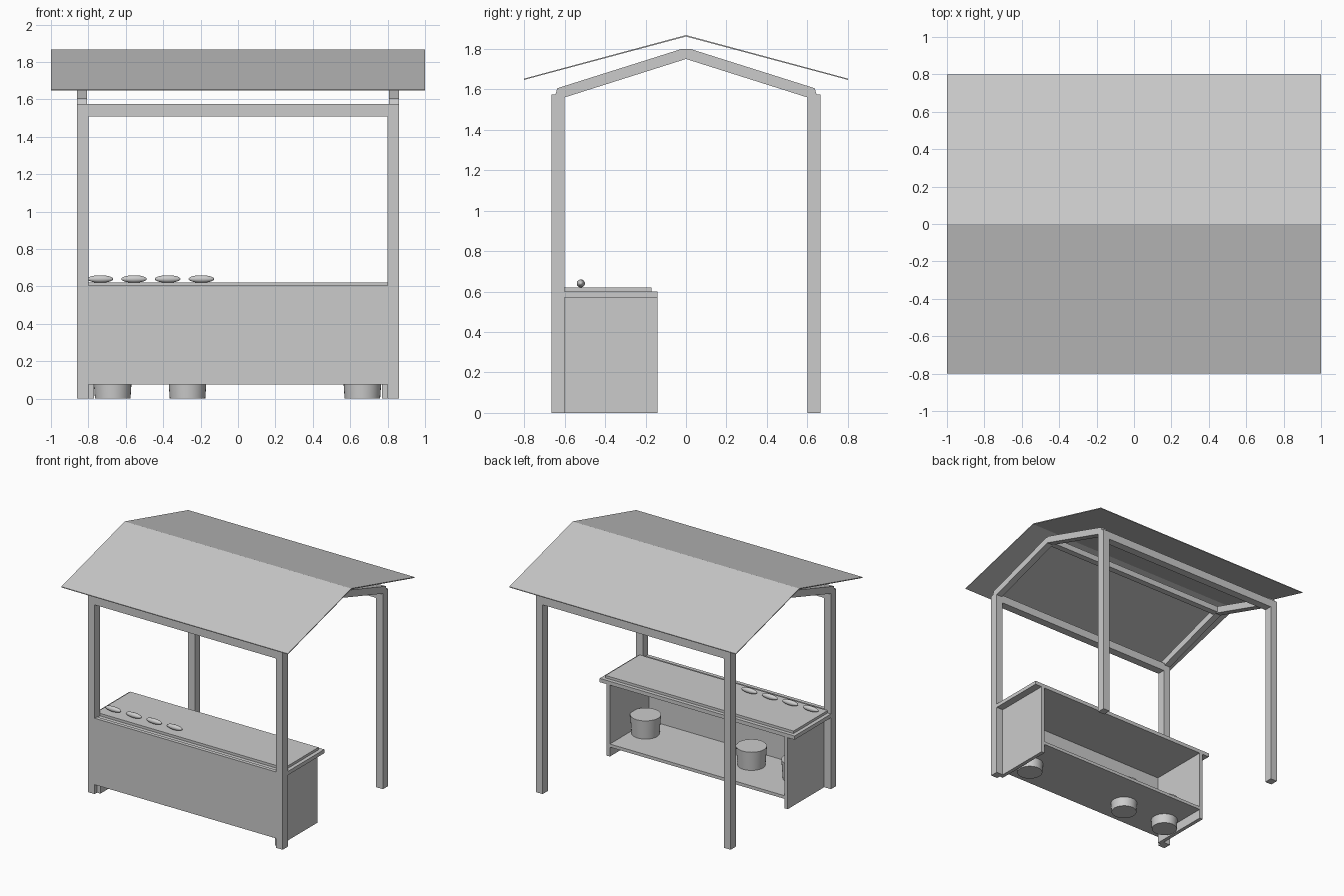
import bpy, bmesh, math
from mathutils import Matrix

cube = bpy.data.objects.get("Cube")
if cube:
    bpy.data.objects.remove(cube, do_unlink=True)

grey = bpy.data.materials.new("plain grey")
grey.use_nodes = True
grey.diffuse_color = (0.6, 0.6, 0.6, 1)
grey.node_tree.nodes["Principled BSDF"].inputs["Base Color"].default_value = (0.6, 0.6, 0.6, 1)


def finish(name, bm, smooth=False):
    bmesh.ops.recalc_face_normals(bm, faces=bm.faces)
    mesh = bpy.data.meshes.new(name)
    bm.to_mesh(mesh)
    bm.free()
    mesh.materials.append(grey)
    ob = bpy.data.objects.new(name, mesh)
    bpy.context.collection.objects.link(ob)
    if smooth:
        bpy.ops.object.select_all(action='DESELECT')
        ob.select_set(True)
        bpy.context.view_layer.objects.active = ob
        bpy.ops.object.shade_smooth_by_angle(angle=math.radians(40))
    return ob


def box(name, x, y, z):
    """Box from (min, max) ranges."""
    bm = bmesh.new()
    bmesh.ops.create_cube(bm, size=1)
    for v in bm.verts:
        v.co = [r[0] if c < 0 else r[1] for c, r in zip(v.co, (x, y, z))]
    return finish(name, bm)


def extrude_x(name, profile, x0, x1):
    """Side profile of (y, z) points stretched along x."""
    bm = bmesh.new()
    face = bm.faces.new([bm.verts.new((x0, y, z)) for y, z in profile])
    ext = bmesh.ops.extrude_face_region(bm, geom=[face])["geom"]
    bmesh.ops.translate(bm, vec=(x1 - x0, 0, 0),
                        verts=[e for e in ext if isinstance(e, bmesh.types.BMVert)])
    return finish(name, bm)


def span(a, b, sign):
    return tuple(sorted((a * sign, b * sign)))


# Frame: posts, long beams, rafters and ridge
for sy, end in ((-1, "front"), (1, "back")):
    y = span(0.60, 0.665, sy)
    for sx, side in ((1, "left"), (-1, "right")):
        box(f"{end}_{side}_post", span(0.80, 0.86, sx), y, (0, 1.575))
    box(f"{end}_beam", (-0.80, 0.80), y, (1.51, 1.575))

rafter = [(-0.645, 1.575), (-0.637, 1.605), (-0.02, 1.80), (0.02, 1.80),
          (0.637, 1.605), (0.645, 1.575), (0.60, 1.56), (0, 1.75), (-0.60, 1.56)]
for sx, side in ((1, "left"), (-1, "right")):
    extrude_x(f"{side}_rafter", rafter, 0.807 * sx, 0.86 * sx)
box("ridge_beam", (-0.807, 0.807), (-0.025, 0.025), (1.75, 1.798))

# Thin gable roof
extrude_x("roof", [(-0.80, 1.653), (0, 1.868), (0.80, 1.653),
                   (0.80, 1.647), (0, 1.861), (-0.80, 1.647)], -1, 1)

# Counter
box("counter_front", (-0.80, 0.80), (-0.665, -0.635), (0.075, 0.605))
for sx, side in ((1, "left"), (-1, "right")):
    box(f"{side}_counter_side", span(0.77, 0.80, sx), (-0.635, -0.14), (0, 0.57))
box("shelf", (-0.77, 0.77), (-0.635, -0.14), (0.075, 0.10))
box("counter_top", (-0.86, 0.86), (-0.635, -0.14), (0.57, 0.60))
box("counter_slab", (-0.83, 0.83), (-0.60, -0.17), (0.60, 0.62))

# Tapered pots standing through the shelf
for i, x in enumerate((-0.67, -0.27, 0.665)):
    bm = bmesh.new()
    bmesh.ops.create_cone(bm, cap_ends=True, segments=32, radius1=0.095, radius2=0.112,
                          depth=0.25, matrix=Matrix.Translation((x, -0.44, 0.125)))
    finish(f"pot_{i + 1}", bm, True)

# Long loaves lying along the counter
for i in range(4):
    bm = bmesh.new()
    bmesh.ops.create_uvsphere(bm, u_segments=24, v_segments=16, radius=1)
    bmesh.ops.rotate(bm, verts=bm.verts, matrix=Matrix.Rotation(math.pi / 2, 3, 'Y'))
    bmesh.ops.scale(bm, verts=bm.verts, vec=(0.068, 0.02, 0.02))
    bmesh.ops.translate(bm, verts=bm.verts, vec=(-0.736 + 0.18 * i, -0.52, 0.64))
    finish(f"loaf_{i + 1}", bm, True)
